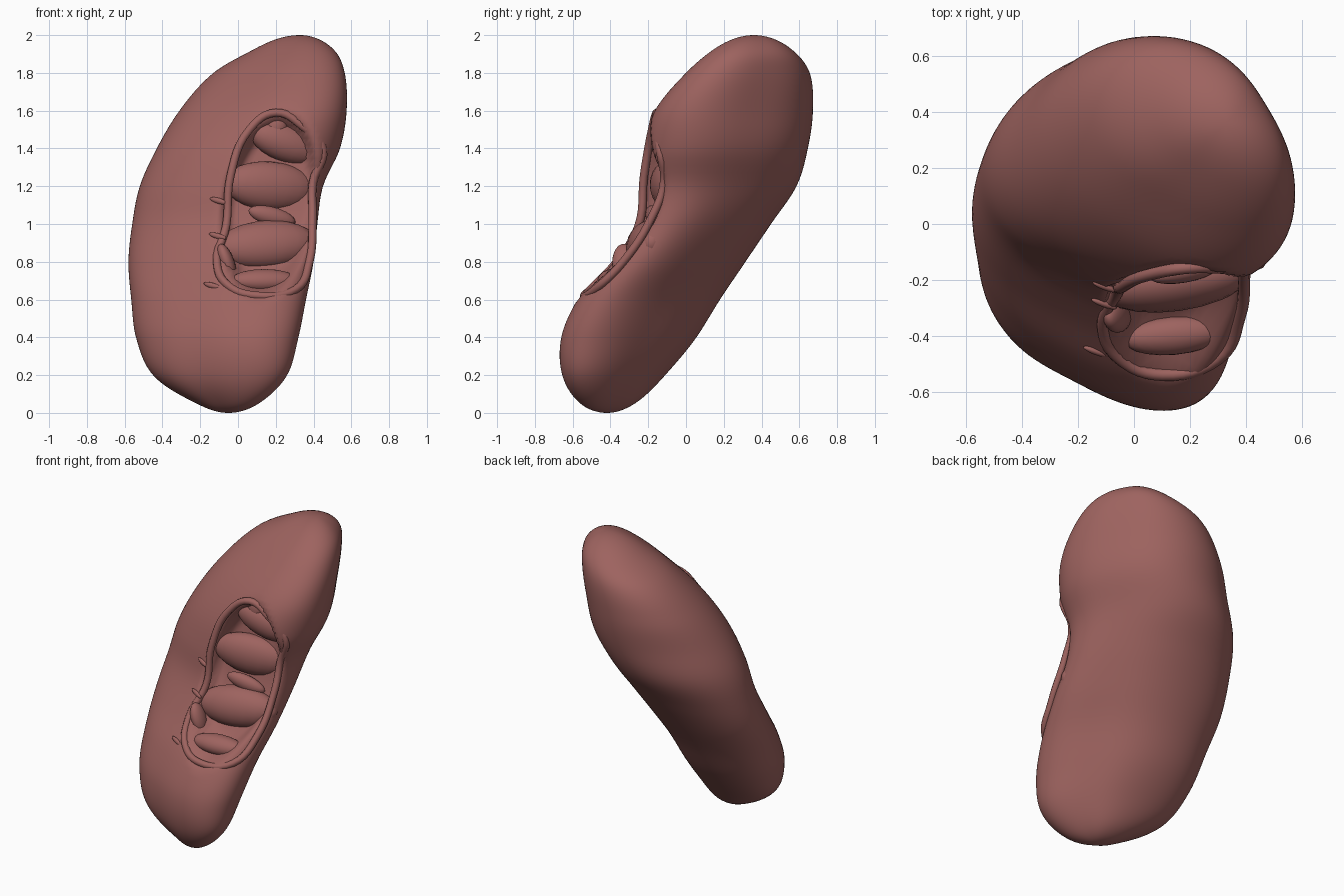
import bpy, bmesh, math
from mathutils import Vector, Euler

if "Cube" in bpy.data.objects:
    bpy.data.objects.remove(bpy.data.objects["Cube"])

flesh = bpy.data.materials.new("dusky red flesh")
flesh.use_nodes = True
COLOR = (0.34, 0.125, 0.115, 1)
flesh.diffuse_color = COLOR
flesh.node_tree.nodes["Principled BSDF"].inputs["Base Color"].default_value = COLOR


def add_mesh(name, bm):
    bmesh.ops.recalc_face_normals(bm, faces=bm.faces)
    for f in bm.faces:
        f.smooth = True
    me = bpy.data.meshes.new(name)
    bm.to_mesh(me)
    bm.free()
    me.materials.append(flesh)
    ob = bpy.data.objects.new(name, me)
    bpy.context.collection.objects.link(ob)
    return ob


def smoothstep(a, b, v):
    t = min(max((v - a) / (b - a), 0), 1)
    return t * t * (3 - 2 * t)


def sample(keys, s):
    """Catmull-Rom through rows whose first entry is the parameter."""
    i = max(k for k in range(len(keys) - 1) if keys[k][0] <= s or k == 0)
    k0, k1 = keys[i], keys[i + 1]
    p, n = keys[max(i - 1, 0)], keys[min(i + 2, len(keys) - 1)]
    h = k1[0] - k0[0]
    t = (s - k0[0]) / h
    out = []
    for c in range(1, len(k0)):
        m0 = (k1[c] - p[c]) / (k1[0] - p[0]) * h
        m1 = (n[c] - k0[c]) / (n[0] - k0[0]) * h
        out.append((2*t**3 - 3*t**2 + 1) * k0[c] + (t**3 - 2*t**2 + t) * m0
                   + (3*t**2 - 2*t**3) * k1[c] + (t**3 - t**2) * m1)
    return out


# Body sections: height, x min, x max, y min, y max, skew
SECTIONS = [
    (0.0, -.05, -.05, -.42, -.42, -.5),
    (.05, -.22, .11, -.56, -.27, -.5),
    (.2, -.45, .26, -.655, -.11, -.48),
    (.4, -.54, .32, -.66, .055, -.44),
    (.6, -.565, .36, -.575, .18, -.42),
    (.8, -.58, .40, -.425, .315, -.38),
    (1.0, -.56, .42, -.3, .45, -.3),
    (1.2, -.52, .45, -.26, .585, -.22),
    (1.4, -.43, .54, -.235, .645, -.22),
    (1.6, -.31, .575, -.165, .672, -.3),
    (1.8, -.13, .565, 0.0, .655, -.35),
    (1.92, .075, .51, .14, .565, -.3),
    (2.0, .33, .33, .36, .36, -.3),
]
KEYS = [(math.acos(1 - r[0]), *r[1:]) for r in SECTIONS]
# Height against front position of the hollow's opening
OPENING = [(.5, -.58), (.64, -.5), (.8, -.37), (1.0, -.26), (1.25, -.2), (1.6, -.15), (1.8, -.1)]
RINGS, SIDES = 80, 112


def hollow_mask(x, z):
    dx = (x - (.17 + .12 * (z - 1.1))) / .26
    dz = (z - 1.1) / .5
    return 1 - smoothstep(.75, 1.02, math.hypot(dx, dz))


def outline(skew):
    """Slanted oval with a fuller front-left corner, scaled to -1..1."""
    pts = []
    for j in range(SIDES):
        a = 2 * math.pi * j / SIDES
        x = math.cos(a)
        y = skew * x + math.sqrt(1 - skew * skew) * math.sin(a)
        r = 1 + .05 * math.cos(3 * (math.atan2(y, x) + math.pi / 4))
        pts.append((x * r, y * r))
    (xa, xb), (ya, yb) = [(min(c), max(c)) for c in zip(*pts)]
    return [((2 * x - xa - xb) / (xb - xa), (2 * y - ya - yb) / (yb - ya)) for x, y in pts]


# Main bean-shaped body with a hollow pressed into the front
bm = bmesh.new()
loops = []
for i in range(1, RINGS):
    th = math.pi * i / RINGS
    z = 1 - math.cos(th)
    x0, x1, y0, y1, skew = sample(KEYS, th)
    loop = []
    for j, (u, w) in enumerate(outline(skew)):
        x = (x0 + x1) / 2 + (x1 - x0) / 2 * u
        y = (y0 + y1) / 2 + (y1 - y0) / 2 * w
        if (j > SIDES / 2 or j < 2) and .5 < z < 1.75:
            floor = sample(OPENING, z)[0] + .11
            y += hollow_mask(x, z) * max(floor - y, 0)
        loop.append(bm.verts.new((x, y, z)))
    loops.append(loop)
for a, b in zip(loops, loops[1:]):
    for j in range(SIDES):
        k = (j + 1) % SIDES
        bm.faces.new((a[j], a[k], b[k], b[j]))
for tip, loop in ((SECTIONS[0], loops[0]), (SECTIONS[-1], loops[-1])):
    v = bm.verts.new((tip[1], tip[3], tip[0]))
    for j in range(SIDES):
        bm.faces.new((v, loop[j], loop[(j + 1) % SIDES]))
body = add_mesh("body", bm)


def on_body(p):
    return body.closest_point_on_mesh(Vector(p))[1]


def tube(name, points, radius):
    """Smooth rounded closed cord through the points."""
    cu = bpy.data.curves.new(name, "CURVE")
    cu.dimensions = "3D"
    cu.bevel_depth = radius
    cu.bevel_resolution = 3
    cu.resolution_u = 6
    sp = cu.splines.new("BEZIER")
    sp.bezier_points.add(len(points) - 1)
    for bp, p in zip(sp.bezier_points, points):
        # settle the cord halfway down onto the body
        bp.co = Vector(p).lerp(on_body(p), .5)
        bp.handle_left_type = bp.handle_right_type = "AUTO"
    sp.use_cyclic_u = True
    cu.materials.append(flesh)
    bpy.context.collection.objects.link(bpy.data.objects.new(name, cu))


# Raised lip around the hollow
tube("hollow_rim", [
    (.2, -.16, 1.59), (.06, -.2, 1.5), (-.02, -.235, 1.25), (-.05, -.265, 1.0),
    (-.11, -.36, .8), (-.05, -.48, .67), (.1, -.54, .62), (.3, -.48, .65),
    (.385, -.34, .8), (.4, -.2, 1.05), (.395, -.12, 1.22), (.44, -.13, 1.4),
    (.35, -.15, 1.52)], .022)


def lump(name, at, size, turn=(0, 0, 0)):
    """Rounded fold of tissue."""
    bm = bmesh.new()
    bmesh.ops.create_uvsphere(bm, u_segments=20, v_segments=12, radius=1)
    rot = Euler([math.radians(t) for t in turn]).to_matrix()
    for v in bm.verts:
        v.co = rot @ Vector([c * s for c, s in zip(v.co, size)]) + Vector(at)
    add_mesh(name, bm)


# Folds inside the hollow
lump("upper_fold", (.25, -.06, 1.43), (.2, .08, .1), (0, 20, 10))
lump("top_fold", (.2, -.09, 1.51), (.06, .04, .08), (0, 15, 0))
lump("middle_fold", (.17, -.09, 1.2), (.25, .09, .13), (0, 5, 12))
lump("centre_flap", (.18, -.17, 1.04), (.13, .04, .05), (0, 15, 10))
lump("lower_fold", (.15, -.21, .89), (.27, .1, .13), (-15, -4, 8))
lump("side_fold", (-.06, -.33, .8), (.04, .06, .1), (0, -20, 0))
lump("bottom_fold", (.14, -.4, .7), (.18, .07, .06), (20, 0, 5))

# Small ragged flaps beside the hollow
for name, x, z in (("upper", -.16, 1.15), ("middle", -.15, 1.0), ("lower", -.11, .63)):
    lump(name + "_flap", on_body((x, -.4, z)), (.05, .012, .015), (0, 15, -20))
